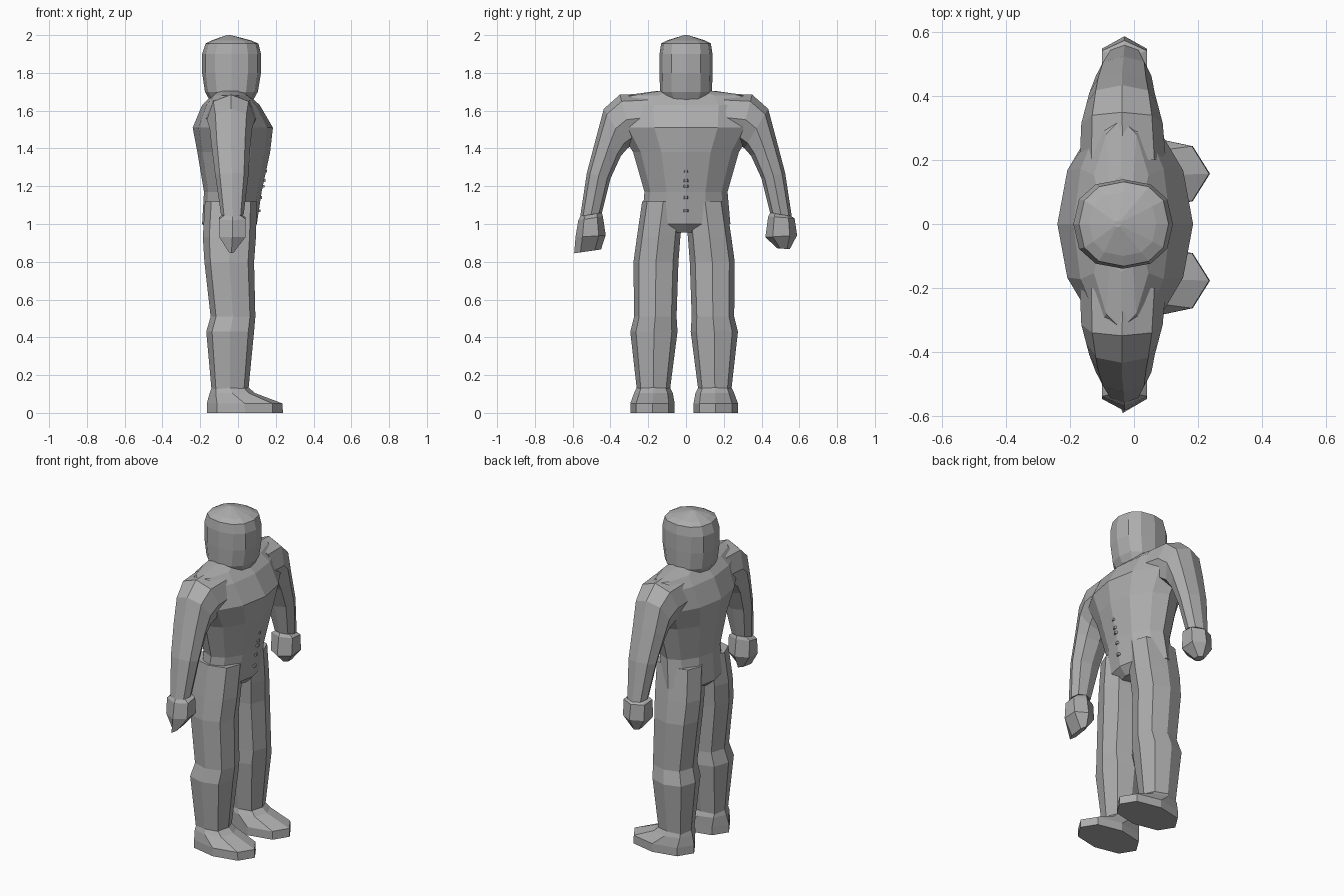
import bpy, bmesh, math

grey = bpy.data.materials.new("plain grey")
grey.diffuse_color = (0.42, 0.42, 0.42, 1)


def loft(name, rings, n=8, power=1.0, side=1, shift=0.0):
    """Skin rings given as (y1, z1, y2, z2, x_back, x_front); the pair of
    (y, z) points spans each ring sideways, x gives its depth."""
    bm = bmesh.new()
    loops = []
    for y1, z1, y2, z2, xb, xf in rings:
        loop = []
        for i in range(n):
            t = 2 * math.pi * i / n
            c, s = math.cos(t), math.sin(t)
            c = math.copysign(abs(c) ** power, c)
            s = math.copysign(abs(s) ** power, s)
            y = (y1 + y2) / 2 + c * (y2 - y1) / 2
            z = (z1 + z2) / 2 + c * (z2 - z1) / 2
            x = (xb + xf) / 2 + s * (xf - xb) / 2
            loop.append(bm.verts.new((x, side * y + shift, z)))
        loops.append(loop)
    for a, b in zip(loops, loops[1:]):
        for i in range(n):
            j = (i + 1) % n
            bm.faces.new((a[i], a[j], b[j], b[i]))
    bm.faces.new(loops[0])
    bm.faces.new(loops[-1])
    bmesh.ops.recalc_face_normals(bm, faces=bm.faces)
    me = bpy.data.meshes.new(name)
    bm.to_mesh(me)
    bm.free()
    me.materials.append(grey)
    ob = bpy.data.objects.new(name, me)
    bpy.context.collection.objects.link(ob)
    return ob


def level(z, y, xb, xf):
    """Horizontal ring centred on y = 0."""
    return (-y, z, y, z, xb, xf)


def flat(z, y1, y2, xb, xf):
    """Horizontal ring between two y values."""
    return (y1, z, y2, z, xb, xf)


# head: rounded helmet shape with a low peak
loft("head", [level(1.655, .115, -.15, .08), level(1.70, .138, -.175, .105),
              level(1.80, .14, -.19, .122), level(1.90, .14, -.19, .122),
              level(1.955, .132, -.172, .108), level(1.972, .10, -.14, .07),
              level(2.0, .01, -.06, -.04)], n=12, power=.85)

# torso: hips, waist, chest and shoulder yoke
loft("torso", [level(.955, .10, -.14, .06), level(1.0, .235, -.19, .10),
               level(1.17, .22, -.18, .125), level(1.38, .28, -.215, .17),
               level(1.51, .36, -.24, .185), level(1.63, .37, -.19, .115),
               level(1.68, .33, -.14, .06), level(1.705, .15, -.12, .04)],
     n=12, power=1.1)

for side, label in ((1, "left"), (-1, "right")):
    # arm: from inside the chest, over the shoulder, down to the wrist
    loft("arm_" + label, [(.20, 1.69, .20, 1.44, -.17, .10),
                          (.35, 1.685, .28, 1.42, -.165, .09),
                          (.435, 1.61, .31, 1.40, -.15, .075),
                          (.475, 1.46, .345, 1.36, -.14, .065),
                          (.525, 1.27, .40, 1.24, -.12, .055),
                          (.56, 1.04, .445, 1.06, -.09, .03)],
         n=8, power=.9, side=side)
    # fist: the two sides hang slightly differently
    if side > 0:
        fist = [(.56, 1.04, .445, 1.06, -.08, .02),
                (.575, 1.03, .435, 1.04, -.11, .05),
                (.588, .94, .42, .93, -.11, .05),
                (.55, .868, .485, .87, -.06, -.01)]
    else:
        fist = [(.56, 1.04, .445, 1.06, -.08, .02),
                (.57, 1.02, .44, 1.04, -.11, .05),
                (.585, .93, .425, .94, -.11, .05),
                (.592, .845, .45, .865, -.05, -.02)]
    loft("fist_" + label, fist, n=6, power=.9, side=side)
    # leg: thigh, knee step, shin
    loft("leg_" + label, [flat(.12, .075, .25, -.14, .055),
                          flat(.43, .035, .285, -.168, .085),
                          flat(.51, .04, .265, -.145, .092),
                          flat(.80, .03, .268, -.178, .085),
                          flat(.93, .02, .25, -.186, .095),
                          flat(1.12, .0, .222, -.175, .10)],
         n=8, power=.8, side=side, shift=-.01)
    # shoe: wide sole with a pointed toe
    loft("shoe_" + label, [flat(0, .05, .285, -.165, .238),
                           flat(.05, .05, .285, -.165, .235),
                           flat(.105, .06, .265, -.15, .09),
                           flat(.135, .075, .25, -.14, .055)],
         n=8, power=.9, side=side, shift=-.01)

# tiny studs down the front of the belly
for z, x in ((1.28, .15), (1.23, .143), (1.20, .138), (1.14, .125), (1.07, .118)):
    loft("stud", [level(z - .007, .012, x - .02, x + .004),
                  level(z + .007, .012, x - .02, x + .004)], n=6)
